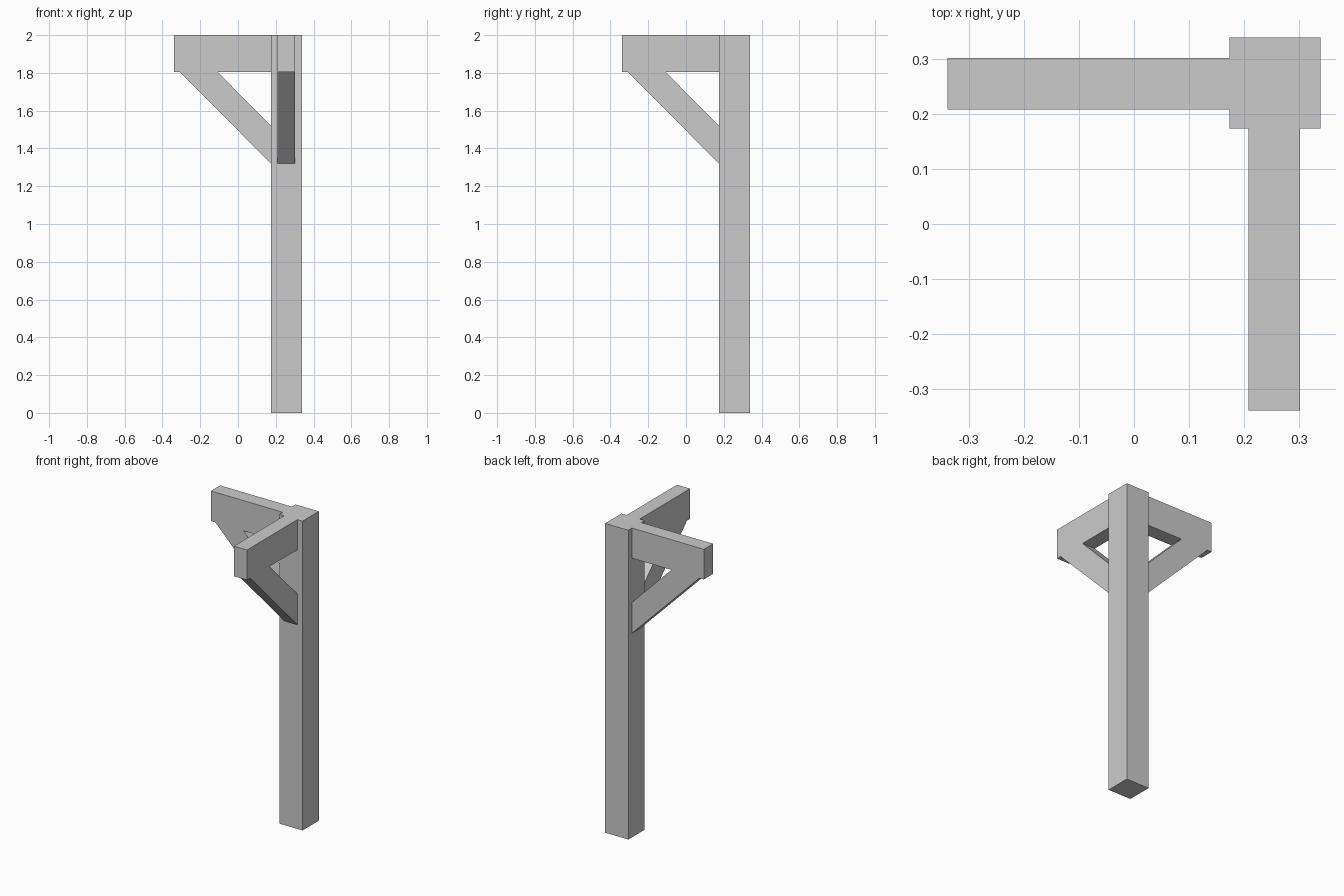
import bpy, bmesh
from mathutils import Vector

cube = bpy.data.objects.get("Cube")
if cube:
    bpy.data.objects.remove(cube, do_unlink=True)

# Single flat material
grey = bpy.data.materials.new("light_grey")
grey.use_nodes = True
colour = (0.6, 0.6, 0.6, 1)
grey.diffuse_color = colour
grey.node_tree.nodes["Principled BSDF"].inputs["Base Color"].default_value = colour

INNER, OUTER = 0.174, 0.34     # post faces, the same on x and y
TOP = 2.0
ARM_SIDES = (0.209, 0.303)     # thickness range of each arm


def extruded(name, outline, offset):
    """Extrude a closed outline along offset into a solid object."""
    bm = bmesh.new()
    face = bm.faces.new([bm.verts.new(p) for p in outline])
    result = bmesh.ops.extrude_face_region(bm, geom=[face])
    moved = [g for g in result["geom"] if isinstance(g, bmesh.types.BMVert)]
    bmesh.ops.translate(bm, verts=moved, vec=Vector(offset))
    bmesh.ops.recalc_face_normals(bm, faces=bm.faces)
    mesh = bpy.data.meshes.new(name)
    bm.to_mesh(mesh)
    bm.free()
    mesh.materials.append(grey)
    obj = bpy.data.objects.new(name, mesh)
    bpy.context.collection.objects.link(obj)
    return obj


# Square post
corners = [(INNER, INNER), (OUTER, INNER), (OUTER, OUTER), (INNER, OUTER)]
extruded("post", [(x, y, 0) for x, y in corners], (0, 0, TOP))

# Arm profile: top beam and diagonal brace around a triangular opening
profile = [(INNER, TOP), (-OUTER, TOP), (-OUTER, 1.805), (-0.308, 1.805),
           (INNER, 1.32), (INNER, 1.52), (-0.108, 1.805), (INNER, 1.805)]
near, far = ARM_SIDES
depth = far - near
extruded("right_arm", [(a, near, z) for a, z in profile], (0, depth, 0))
extruded("front_arm", [(near, a, z) for a, z in profile], (depth, 0, 0))
